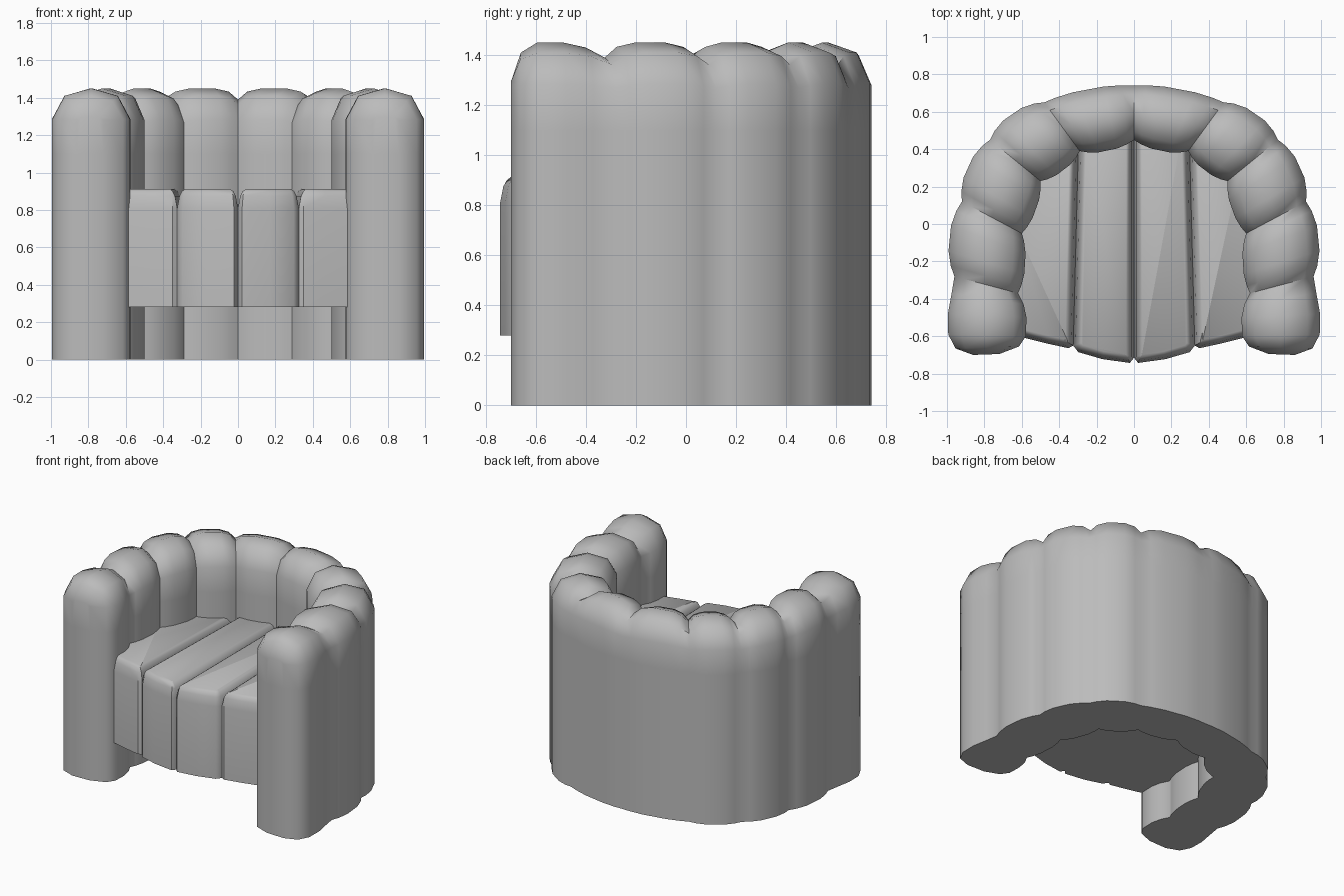
import bpy, bmesh
from math import radians
from mathutils import Vector

cube = bpy.data.objects.get("Cube")
if cube:
    bpy.data.objects.remove(cube, do_unlink=True)

fabric = bpy.data.materials.new("grey fabric")
fabric.use_nodes = True
GREY = (0.5, 0.5, 0.5, 1)
fabric.diffuse_color = GREY
fabric.node_tree.nodes["Principled BSDF"].inputs["Base Color"].default_value = GREY


def loft(name, rings, angle):
    """Skin closed rings of points, cap both ends and smooth."""
    bm = bmesh.new()
    loops = [[bm.verts.new(p) for p in ring] for ring in rings]
    n = len(loops[0])
    for a, b in zip(loops, loops[1:]):
        for i in range(n):
            j = (i + 1) % n
            bm.faces.new((a[i], a[j], b[j], b[i]))
    bm.faces.new(loops[0])
    bm.faces.new(loops[-1])
    bmesh.ops.recalc_face_normals(bm, faces=bm.faces)
    mesh = bpy.data.meshes.new(name)
    bm.to_mesh(mesh)
    bm.free()
    mesh.materials.append(fabric)
    obj = bpy.data.objects.new(name, mesh)
    bpy.context.collection.objects.link(obj)
    bpy.ops.object.select_all(action="DESELECT")
    obj.select_set(True)
    bpy.context.view_layer.objects.active = obj
    bpy.ops.object.shade_smooth_by_angle(angle=radians(angle))
    return obj


# Wrap-around back: stations are (inner point, outer point, edge height, peak height)
def station(ix, iy, ox, oy, edge, peak):
    return Vector((ix, iy)), Vector((ox, oy)), edge, peak


# Rounded arm front, from its tip to the first seam
arm_front = [
    station(0.72, -0.695, 0.86, -0.70, 1.28, 1.30),
    station(0.615, -0.655, 0.955, -0.665, 1.285, 1.41),
    station(0.578, -0.60, 0.993, -0.59, 1.285, 1.45),
    station(0.575, -0.50, 0.995, -0.48, 1.285, 1.45),
    station(0.59, -0.43, 0.975, -0.37, 1.28, 1.43),
]

# Seams between the padded cells, arm to centre back
seams = [(Vector(i), Vector(o)) for i, o in (
    ((0.62, -0.37), (0.96, -0.28)), ((0.60, -0.05), (0.92, 0.12)),
    ((0.50, 0.23), (0.77, 0.45)), ((0.29, 0.39), (0.48, 0.65)),
    ((0.0, 0.45), (0.0, 0.74)))]
PUFF = ((0, 0), (0.13, 0.55), (0.33, 1), (0.67, 1), (0.87, 0.55))


def bulge(a, b, u, amount):
    d = (b - a).normalized()
    return a.lerp(b, u) + Vector((d.y, -d.x)) * amount


half = list(arm_front)
for (i0, o0), (i1, o1) in zip(seams, seams[1:]):
    swell = 0.025 if i1.x == 0 else 0.045
    for u, p in PUFF:
        half.append((bulge(i0, i1, u, -0.027 * p), bulge(o0, o1, u, swell * p),
                     1.27 + 0.015 * p, 1.39 + 0.06 * min(1, p * 1.3)))
flip = Vector((-1, 1))
centre = [(*seams[-1], 1.27, 1.39)]
mirrored = [(i * flip, o * flip, e, p) for i, o, e, p in reversed(half)]

DOME = ((0, 0), (0.16, 0.76), (0.5, 1), (0.84, 0.76), (1, 0))
rings = []
for inner, outer, edge, peak in half + centre + mirrored:
    ring = [(*inner, 0), (*inner, 1.1)]
    ring += [(*inner.lerp(outer, t), edge + (peak - edge) * h) for t, h in DOME]
    ring += [(*outer, 1.1), (*outer, 0)]
    rings.append(ring)
loft("padded_back", rings, 50)


# Seat planks: outline insets towards the rounded top
def inset(outline, amount):
    pts = [Vector(p) for p in outline]
    result = []
    for k, p in enumerate(pts):
        a = (p - pts[k - 1]).normalized()
        b = (pts[(k + 1) % len(pts)] - p).normalized()
        na, nb = Vector((-a.y, a.x)), Vector((-b.y, b.x))
        result.append(p + (na + nb) * (amount / (1 + na.dot(nb))))
    return result


planks = {
    "inner": ((0, -0.715), (0.022, -0.743), (0.17, -0.722), (0.298, -0.685),
              (0.325, -0.65), (0.295, 0.50), (0, 0.55)),
    "outer": ((0.325, -0.65), (0.35, -0.664), (0.47, -0.638), (0.66, -0.59),
              (0.68, 0.0), (0.60, 0.30), (0.36, 0.50), (0.295, 0.50)),
}
LAYERS = ((0.28, 0), (0.81, 0), (0.875, 0.012), (0.90, 0.025), (0.912, 0.042))
for label, outline in planks.items():
    for side, sx in (("left", 1), ("right", -1)):
        loft(f"{side}_{label}_seat_plank",
             [[(sx * p.x, p.y, z) for p in inset(outline, d)] for z, d in LAYERS], 40)
